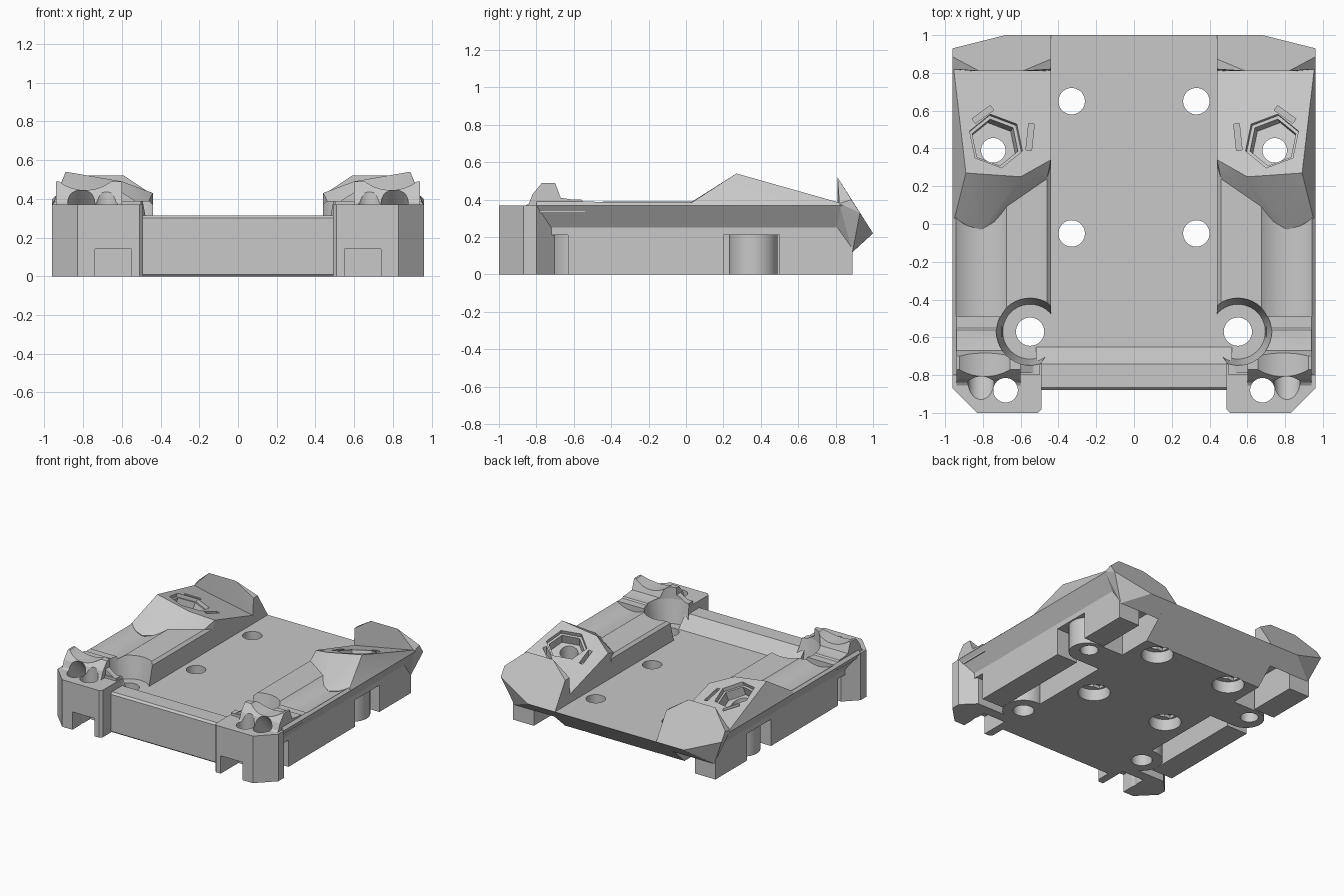
import bpy
import bmesh
from math import radians
from mathutils import Matrix, Vector

old = bpy.data.objects.get("Cube")
if old:
    bpy.data.objects.remove(old, do_unlink=True)

grey = bpy.data.materials.new("mid grey")
grey.use_nodes = True
grey.diffuse_color = (0.58, 0.58, 0.58, 1)
grey.node_tree.nodes["Principled BSDF"].inputs["Base Color"].default_value = (0.58, 0.58, 0.58, 1)

parts, cutters = [], []
UP, BACK = Vector((0, 0, 1)), Vector((0, 1, 0))


def finish(name, bm, mirror, cutter):
    bmesh.ops.recalc_face_normals(bm, faces=bm.faces)
    mesh = bpy.data.meshes.new(name)
    bm.to_mesh(mesh)
    bm.free()
    mesh.materials.append(grey)
    ob = bpy.data.objects.new(name, mesh)
    bpy.context.collection.objects.link(ob)
    ob.hide_render = cutter
    (cutters if cutter else parts).append((ob, mirror))
    return ob


def prism(name, points, axis, lo, hi, mirror=True, cutter=False):
    """Extrude a flat profile along one axis."""
    def place(p, t):
        return {"x": (t, p[0], p[1]), "y": (p[0], t, p[1]), "z": (p[0], p[1], t)}[axis]
    bm = bmesh.new()
    face = bm.faces.new([bm.verts.new(place(p, lo)) for p in points])
    out = bmesh.ops.extrude_face_region(bm, geom=[face])
    moved = [v for v in out["geom"] if isinstance(v, bmesh.types.BMVert)]
    bmesh.ops.translate(bm, verts=moved, vec=Vector(place((0, 0), hi - lo)))
    return finish(name, bm, mirror, cutter)


def hull(name, points):
    """Faceted solid wrapped around its corner points."""
    bm = bmesh.new()
    for p in points:
        bm.verts.new(p)
    out = bmesh.ops.convex_hull(bm, input=bm.verts)
    spare = [g for g in out["geom_interior"] if isinstance(g, bmesh.types.BMVert)]
    bmesh.ops.delete(bm, geom=spare, context="VERTS")
    bmesh.ops.dissolve_limit(bm, angle_limit=radians(2), verts=bm.verts, edges=bm.edges)
    return finish(name, bm, True, False)


def cylinder(name, base, radius, length, along=UP, sides=40, turn=0, top=None, cutter=True):
    """Round or many-sided bar from a base point along a direction."""
    bm = bmesh.new()
    bmesh.ops.create_cone(bm, cap_ends=True, segments=sides, radius1=radius,
                          radius2=top or radius, depth=length)
    lean = UP.rotation_difference(along).to_matrix()
    bmesh.ops.rotate(bm, verts=bm.verts, matrix=lean @ Matrix.Rotation(radians(turn), 3, "Z"))
    bmesh.ops.translate(bm, verts=bm.verts, vec=Vector(base) + along.normalized() * length / 2)
    return finish(name, bm, True, cutter)


def box(name, x, y, z, turn=0, cutter=False):
    bm = bmesh.new()
    bmesh.ops.create_cube(bm, size=1)
    bmesh.ops.scale(bm, verts=bm.verts, vec=(x[1] - x[0], y[1] - y[0], z[1] - z[0]))
    bmesh.ops.rotate(bm, verts=bm.verts, matrix=Matrix.Rotation(radians(turn), 3, "Z"))
    bmesh.ops.translate(bm, verts=bm.verts, vec=(sum(x) / 2, sum(y) / 2, sum(z) / 2))
    return finish(name, bm, True, cutter)


def cut(ob, *tools):
    for tool in tools:
        mod = ob.modifiers.new("cut", "BOOLEAN")
        mod.operation = "DIFFERENCE"
        mod.solver = "EXACT"
        mod.object = tool


# Central tray with raised front lip and undercut back edge
tray = prism("central_tray", [(-.88, .01), (-.88, .30), (-.865, .315), (-.74, .315), (-.65, .22),
             (1, .22), (.76, 0), (-.87, 0)], "x", -.52, .52, mirror=False)

# Side rails with a sloping outer underside
rail = prism("side_rail", [(.44, .18), (.44, .37), (.46, .39), (.94, .39), (.96, .37),
             (.88, .25), (.88, .21), (.52, .21), (.52, .18)], "y", -.80, .30)

# Rear humps, highest at their front outer corner
hump = hull("rear_hump", [
    (.44, .34, .43), (.60, .25, .49), (.89, .27, .54),
    (.44, .84, .28), (.96, .87, .37), (.96, .03, .37),
    (.46, .24, .39), (.67, .11, .39), (.74, .01, .355), (.81, -.03, .35),
    (.88, -.01, .36), (.95, .03, .385),
    (.44, .24, .21), (.44, .88, .21), (.88, .03, .25), (.88, .89, .25)])

# Slanted rear wings
hull("rear_wing", [
    (.44, 1, .22), (.68, 1, .22), (.82, .93, .33), (.96, .93, .33),
    (.96, .885, .40), (.96, .82, .38), (.82, .81, .52), (.59, .81, .52),
    (.44, .873, .42), (.44, .82, .42), (.44, .81, .21), (.88, .81, .25),
    (.44, .89, .12), (.87, .89, .12)])

# Front corner blocks
corner = prism("corner_block", [(.49, -.98), (.51, -1), (.83, -1), (.96, -.87), (.96, -.80),
               (.86, -.70), (.49, -.70)], "z", 0, .37)

# Cradle lumps behind the corner blocks
lump = prism("front_cradle", [(-.87, .33), (-.87, .36), (-.84, .38), (-.82, .43), (-.77, .49),
             (-.70, .49), (-.67, .41), (-.60, .40), (-.56, .40), (-.54, .38), (-.54, .33)],
             "x", .60, .94)
collar = hull("cradle_shoulder", [(x, y, z) for y in (-.79, -.70) for x, z in
              ((.50, .30), (.50, .37), (.61, .44), (.61, .30))])

# Lower side legs, with a bridged gap and a fastener tab between them
for label, y in (("front", (-.63, .20)), ("rear", (.50, .89))):
    box("side_leg_" + label, (.70, .88), y, (0, .26))
bridge = box("leg_bridge", (.52, .88), (.19, .51), (.21, .26))
tab = box("fastener_tab", (.50, .74), (.23, .49), (0, .215))
tab_end = cylinder("fastener_tab_end", (.74, .36, 0), .13, .215, cutter=False)

# Round boss under each front screw
boss = cylinder("screw_boss", (.55, -.57, 0), .15, .22, cutter=False)

# Holes through the tray, counterbored from below with a cross slot
for y in (.65, -.05):
    cut(tray, cylinder("tray_hole", (.33, y, -.1), .07, .6),
        cylinder("tray_counterbore", (.33, y, -.1), .115, .19),
        box("tray_slot", (.235, .425), (y - .055, y + .055), (.05, .115), cutter=True))

# Front screw hole and the flared pocket around it
screw = cylinder("screw_hole", (.55, -.57, -.1), .075, .8)
pocket = cylinder("screw_pocket", (.55, -.57, .22), .145, .18, top=.18)
clearance = cylinder("screw_clearance", (.55, -.57, .39), .178, .3)
for part in (tray, rail, boss, lump):
    cut(part, screw)
for part in (rail, lump, collar, corner):
    cut(part, pocket, clearance)

# Rail tapers back beside the front lip
cut(rail, prism("rail_taper", [(.40, -.60), (.43, -.64), (.50, -.75), (.50, -.90), (.40, -.90)],
                "z", .1, .7, cutter=True))

# Corner hole, its nut space and the slanted bore beside it
bore = cylinder("slanted_bore", (.81, -1.03, .57), .07, .48, Vector((0, 1, -1)))
corner_hole = cylinder("corner_hole", (.68, -.88, -.1), .065, .8)
cut(corner, corner_hole, bore,
    box("corner_nut_space", (.55, .74), (-1.1, -.78), (-.1, .14), cutter=True))
cut(lump, corner_hole, bore,
    cylinder("cradle_saddle", (.79, -1, .67), .225, .5, BACK, 64))

# Shallow trough along the rail
cut(rail, corner_hole, bore, cylinder("rail_trough", (.81, -.49, .57), .225, .74, BACK, 64))

# Hexagonal seat square to the hump, its hole and two small slots
tilt = Vector((-.2, .29, 1)).normalized()
seat = Vector((.73, .44, .459))
hole = cylinder("hump_hole", (.745, .39, -.1), .065, .8)
cut(hump, cylinder("hex_rim", seat - tilt * .03, .15, .2, tilt, 6, -10),
    cylinder("hex_seat", seat - tilt * .1, .13, .3, tilt, 6, -10), hole,
    box("slot_inner", (.535, .565), (.39, .53), (.375, .7), 6, True),
    box("slot_rear", (.74, .86), (.565, .595), (.385, .7), -36, True))
for part in (bridge, tab, tab_end):
    cut(part, hole)

# Mirror everything to the other side, then bake the cuts
for ob, mirror in parts + cutters:
    if mirror:
        mod = ob.modifiers.new("mirror", "MIRROR")
        mod.use_mirror_merge = False
bpy.context.view_layer.update()
graph = bpy.context.evaluated_depsgraph_get()
baked = [(ob, bpy.data.meshes.new_from_object(ob.evaluated_get(graph))) for ob, _ in parts]
for ob, mesh in baked:
    ob.modifiers.clear()
    ob.data = mesh
for ob, _ in cutters:
    bpy.data.objects.remove(ob, do_unlink=True)

# Smooth the round walls, keep edges crisp
bpy.ops.object.select_all(action="DESELECT")
for ob, _ in parts:
    ob.select_set(True)
bpy.context.view_layer.objects.active = tray
bpy.ops.object.shade_smooth_by_angle(angle=radians(15))
